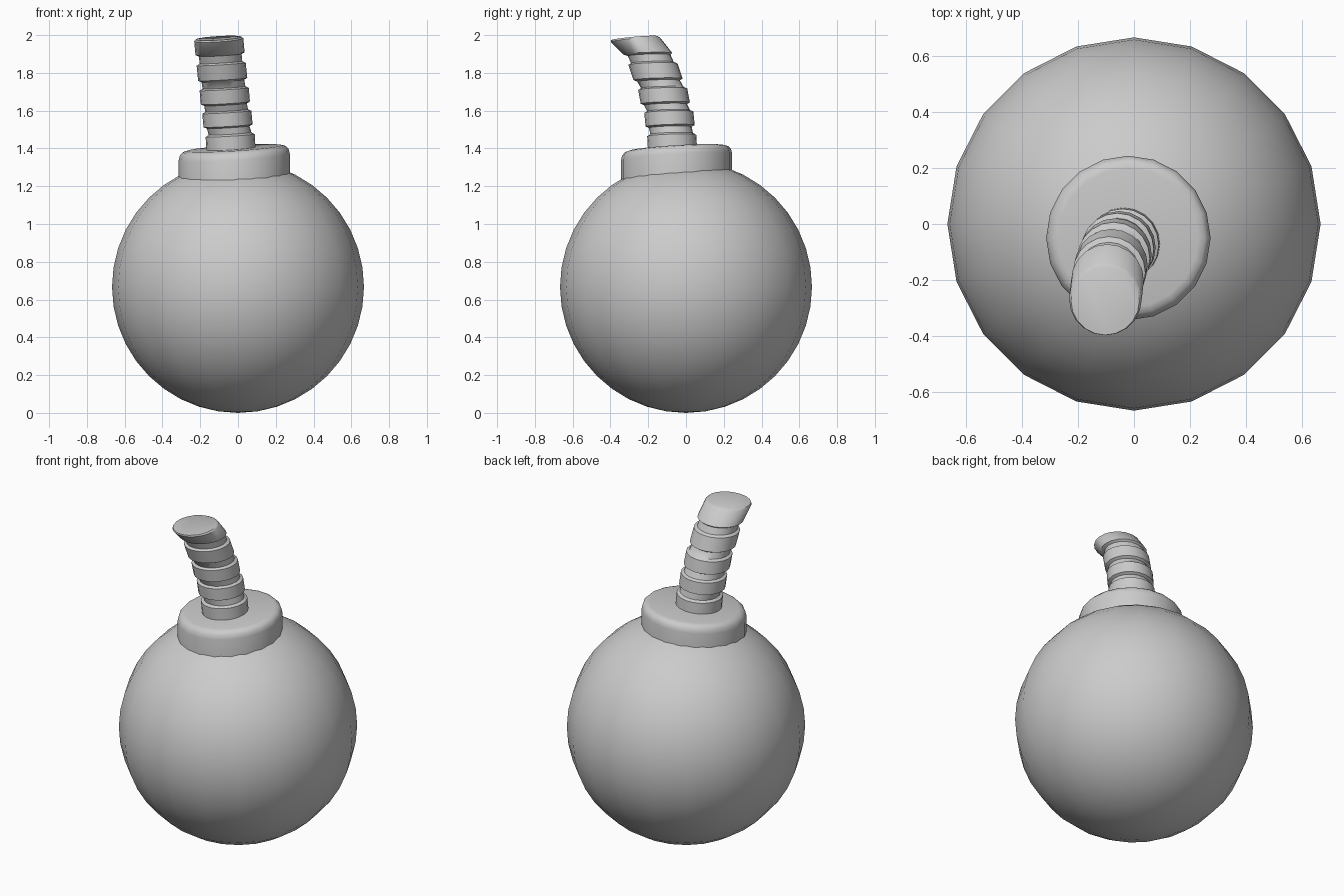
import bpy, bmesh, math
from mathutils import Vector

if "Cube" in bpy.data.objects:
    bpy.data.objects.remove(bpy.data.objects["Cube"])

SIDES = 20


def finish(obj, angle):
    bpy.ops.object.select_all(action='DESELECT')
    obj.select_set(True)
    bpy.context.view_layer.objects.active = obj
    bpy.ops.object.shade_smooth_by_angle(angle=math.radians(angle))


def stack(name, slices, tilt_x):
    """Skin a stack of slightly tilted discs: (x, y, z, radius, tilt_y)."""
    bm = bmesh.new()
    loops = []
    for x, y, z, r, tilt_y in slices:
        loop = []
        for i in range(SIDES):
            a = 2 * math.pi * i / SIDES
            dx, dy = r * math.cos(a), r * math.sin(a)
            loop.append(bm.verts.new((x + dx, y + dy, z + tilt_x * dx + tilt_y * dy)))
        loops.append(loop)
    for low, high in zip(loops, loops[1:]):
        for i in range(SIDES):
            j = (i + 1) % SIDES
            bm.faces.new((low[i], low[j], high[j], high[i]))
    bm.faces.new(loops[0][::-1])
    bm.faces.new(loops[-1])
    mesh = bpy.data.meshes.new(name)
    bm.to_mesh(mesh)
    bm.free()
    obj = bpy.data.objects.new(name, mesh)
    bpy.context.collection.objects.link(obj)
    finish(obj, 40)
    return obj


# Round body
bpy.ops.mesh.primitive_uv_sphere_add(segments=SIDES, ring_count=20, radius=0.667,
                                     location=(0, 0, 0.667))
body = bpy.context.object
body.name = "round_body"
finish(body, 60)

# Collar with a rounded upper rim, sunk into the body
collar_profile = [(0.294, 1.20), (0.294, 1.355), (0.288, 1.38), (0.273, 1.396), (0.25, 1.402)]
stack("collar", [(-0.02, -0.05, z, r, 0.06) for r, z in collar_profile], 0.062)

# Bent fuse: wide bands with narrow grooves between them
bands = [
    ((-0.036, -0.070, 1.370), (-0.042, -0.076, 1.478), 0.03),
    ((-0.052, -0.083, 1.512), (-0.060, -0.092, 1.600), 0.03),
    ((-0.066, -0.108, 1.632), (-0.074, -0.125, 1.722), 0.03),
    ((-0.080, -0.145, 1.757), (-0.090, -0.178, 1.855), 0.03),
    ((-0.094, -0.195, 1.893), (-0.103, -0.275, 1.984), 0.09),
]
slices = []
for k, (low, high, tilt) in enumerate(bands):
    low, high = Vector(low), Vector(high)
    edge = (high - low) * 0.09
    if k > 0:
        slices.append((*low, 0.113, 0.03))
    slices.append((*(low + edge), 0.13, 0.03))
    slices.append((*(high - edge), 0.13, tilt))
    slices.append((*high, 0.122 if k == len(bands) - 1 else 0.113, tilt))
stack("fuse", slices, 0.06)
